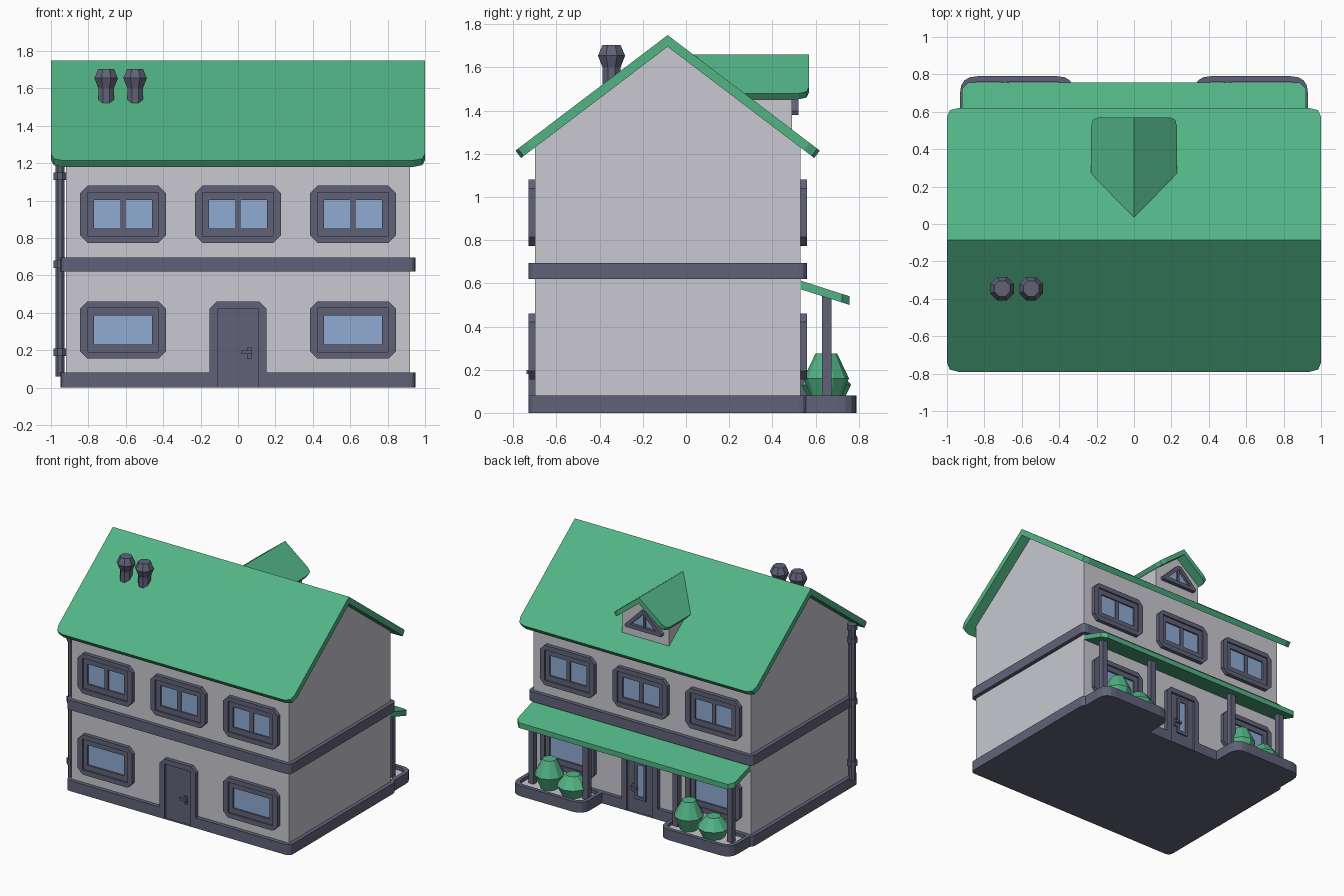
import bpy, bmesh, math
from mathutils import Vector

if "Cube" in bpy.data.objects:
    bpy.data.objects.remove(bpy.data.objects["Cube"])


def material(name, rgb):
    m = bpy.data.materials.new(name)
    m.diffuse_color = (*rgb, 1)
    m.use_nodes = True
    m.node_tree.nodes["Principled BSDF"].inputs["Base Color"].default_value = m.diffuse_color
    return m


WALL = material("pale_wall", (0.578, 0.578, 0.631))
TRIM = material("slate_trim", (0.118, 0.123, 0.190))
GREEN = material("green", (0.084, 0.456, 0.235))
GLASS = material("blue_glass", (0.275, 0.407, 0.658))


def outline(pts, seg=1):
    """Polygon from (u, v[, corner size]); every corner gives seg+1 points."""
    out, n = [], len(pts)
    for i, p in enumerate(pts):
        c = Vector(p[:2])
        r = p[2] if len(p) > 2 else 0
        a = c + (Vector(pts[i - 1][:2]) - c).normalized() * r
        b = c + (Vector(pts[(i + 1) % n][:2]) - c).normalized() * r
        for k in range(seg + 1):
            t = k / seg
            out.append(a * (1 - t) ** 2 + c * 2 * t * (1 - t) + b * t * t)
    return out


def rect(w, h, c=0.0):
    """Half sizes w, h with chamfer c."""
    return outline([(-w, -h, c), (w, -h, c), (w, h, c), (-w, h, c)])


def circle(r, n=8):
    return [Vector((r * math.cos(math.tau * (i + .5) / n),
                    r * math.sin(math.tau * (i + .5) / n))) for i in range(n)]


def loft(name, loops, place, mat, cap=None):
    """Join loops of (points, depth); both ends capped, the last with its own colour."""
    bm = bmesh.new()
    rings = [[bm.verts.new(place(p[0], p[1], d)) for p in pts] for pts, d in loops]
    n = len(rings[0])
    for a, b in zip(rings, rings[1:]):
        for i in range(n):
            bm.faces.new((a[i], a[(i + 1) % n], b[(i + 1) % n], b[i]))
    bm.faces.new(rings[0])
    bm.faces.new(rings[-1]).material_index = 1 if cap else 0
    bmesh.ops.remove_doubles(bm, verts=bm.verts[:], dist=1e-5)
    bmesh.ops.recalc_face_normals(bm, faces=bm.faces[:])
    me = bpy.data.meshes.new(name)
    bm.to_mesh(me)
    bm.free()
    me.materials.append(mat)
    if cap:
        me.materials.append(cap)
    ob = bpy.data.objects.new(name, me)
    bpy.context.collection.objects.link(ob)
    return ob


def prism(name, pts, a, b, place, mat):
    return loft(name, [(pts, a), (pts, b)], place, mat)


def up(x=0, y=0):
    return lambda u, v, d: (x + u, y + v, d)


def front(cx, cz):
    return lambda u, v, d: (cx + u, -0.70 - d, cz + v)


def back(cx, cz, y=0.53):
    return lambda u, v, d: (cx - u, y + d, cz + v)


def along_x(u, v, d):
    return (d, u, v)


# walls with gables
RY, RZ, SLOPE = -0.085, 1.75, 0.759
prism("house_walls", [(-.70, .02), (.53, .02), (.53, 1.256), (RY, 1.72), (-.70, 1.256)],
      -.92, .92, along_x, WALL)

# base plinth with door notches, and the band between floors
half = [(.153, -.70), (.153, -.73), (.95, -.73, .04), (.95, .56, .04), (.153, .56), (.153, .53)]
prism("base_plinth", outline(half + [(-p[0], *p[1:]) for p in reversed(half)], 3),
      0, .08, up(), TRIM)
prism("floor_band", outline([(-.95, -.73, .04), (.95, -.73, .04), (.95, .56, .04),
                             (-.95, .56, .04)], 3), .62, .695, up(), TRIM)

# main roof slabs, mitred at the ridge
ang = math.atan(SLOPE)
C, S = math.cos(ang), math.sin(ang)
L, T = 0.705 / C, 0.043
for name, s in (("roof_front", -1), ("roof_back", 1)):
    loops = [(outline([(-1, v0), (1, v0), (1, L, .06), (-1, L, .06)], 2), d)
             for v0, d in ((0, 0), (T * SLOPE, T))]
    loft(name, loops,
         lambda u, v, d: (u, RY + s * (v * C - d * S), RZ - v * S - d * C), GREEN)

# dormer
prism("dormer_walls", [(-.2, 1.28), (.2, 1.28), (.2, 1.48), (0, 1.635), (-.2, 1.48)],
      .1, .49, lambda u, v, d: (u, d, v), WALL)
dang = math.atan(.18 / .23)
DC, DS = math.cos(dang), math.sin(dang)
DL, DT = .23 / DC, .035
for name, s in (("dormer_roof_left", -1), ("dormer_roof_right", 1)):
    loops = [(outline([(.035, v0), (.57, v0), (.57, DL, .05), (.265, DL)], 2), d)
             for v0, d in ((0, 0), (DT * DS / DC, DT))]
    loft(name, loops,
         lambda u, v, d: (s * (v * DC - d * DS), u, 1.66 - v * DS - d * DC), GREEN)


def triangle(w, z0, z1, c=0.0):
    return outline([(-w, z0, c), (w, z0, c), (0, z1, c)])


loft("dormer_window", [(triangle(.175, 0, .175, .025), 0), (triangle(.175, 0, .175, .025), .03),
                       (triangle(.105, .03, .135), .03), (triangle(.105, .03, .135), .008)],
     back(0, 1.38, .49), TRIM, GLASS)
prism("dormer_mullion", rect(.01, .05), 0, .018, back(0, 1.46, .49), TRIM)

# windows: stepped frame, recessed glass, mullion upstairs
window = [(rect(.23, .153, .04), 0), (rect(.23, .153, .04), .03), (rect(.19, .117), .03),
          (rect(.19, .117), .018), (rect(.155, .077), .018), (rect(.155, .077), .006)]
for side, place in (("front", front), ("back", back)):
    for x in (-.615, 0, .615):
        loft(side + "_upper_window", window, place(x, .927), TRIM, GLASS)
        prism(side + "_window_mullion", rect(.016, .077), 0, .014, place(x, .927), TRIM)
        if x:
            loft(side + "_lower_window", window, place(x, .308), TRIM, GLASS)

# doors: recessed panel in a chamfered frame, with handle
frame = outline([(-.153, 0), (.153, 0), (.153, .46, .04), (-.153, .46, .04)])
panel = outline([(-.11, 0), (.11, 0), (.11, .42), (-.11, .42)])
for side, place in (("front", front), ("back", back)):
    loft(side + "_door", [(frame, 0), (frame, .03), (panel, .03), (panel, .012)],
         place(0, 0), TRIM)
    prism(side + "_door_plate", rect(.013, .03), .01, .022, place(.06, .185), TRIM)
    prism(side + "_door_handle", rect(.027, .009), .02, .038, place(.047, .19), TRIM)
loft("back_door_glass", [(rect(.047, .145), .01), (rect(.047, .145), .024),
                         (rect(.027, .12), .024), (rect(.027, .12), .016)],
     back(0, .25), TRIM, GLASS)

# porch roof
loops = [(outline([(-.92, .53), (.92, .53), (.92, .757, .035), (-.92, .757, .035)]), d)
         for d in (0, .04)]
loft("porch_roof", loops, lambda u, v, d: (u, v, .573 + d - .32 * (v - .53)), GREEN)

# porch planters, posts and bushes
BIG = ((.05, .06), (.16, .105), (.275, .05))
SMALL = ((.05, .075), (.13, .115), (.21, .05))
for s in (-1, 1):
    outer = outline([(-.305, -.125), (.305, -.125), (.305, .13, .09), (-.305, .13, .09)], 4)
    inner = outline([(-.275, -.10), (.275, -.10), (.275, .10, .07), (-.275, .10, .07)], 4)
    loft("planter", [(outer, 0), (outer, .08), (inner, .08), (inner, .055)],
         up(s * .625, .66), TRIM, WALL)
    for x in (.38, .84):
        prism("porch_post", rect(.022, .022), .05, .55, up(s * x, .653), TRIM)
    big_x, small_x = (.70, .50) if s > 0 else (-.48, -.69)
    for name, x, prof in (("large_bush", big_x, BIG), ("small_bush", small_x, SMALL)):
        loft(name, [(circle(r, 10), z) for z, r in prof], up(x, .65), GREEN)

# chimney pots
for x in (-.705, -.55):
    loft("chimney_pot", [(circle(r), z) for z, r in
                         ((1.48, .045), (1.60, .045), (1.655, .068), (1.705, .045))],
         up(x, -.345), TRIM)

# drain pipe with brackets
prism("drain_pipe", circle(.026), .06, 1.25, up(-.952, -.65), TRIM)
for z in (.19, .66, 1.13, 1.23):
    prism("pipe_bracket", circle(.036), z - .02, z + .02, up(-.952, -.65), TRIM)
